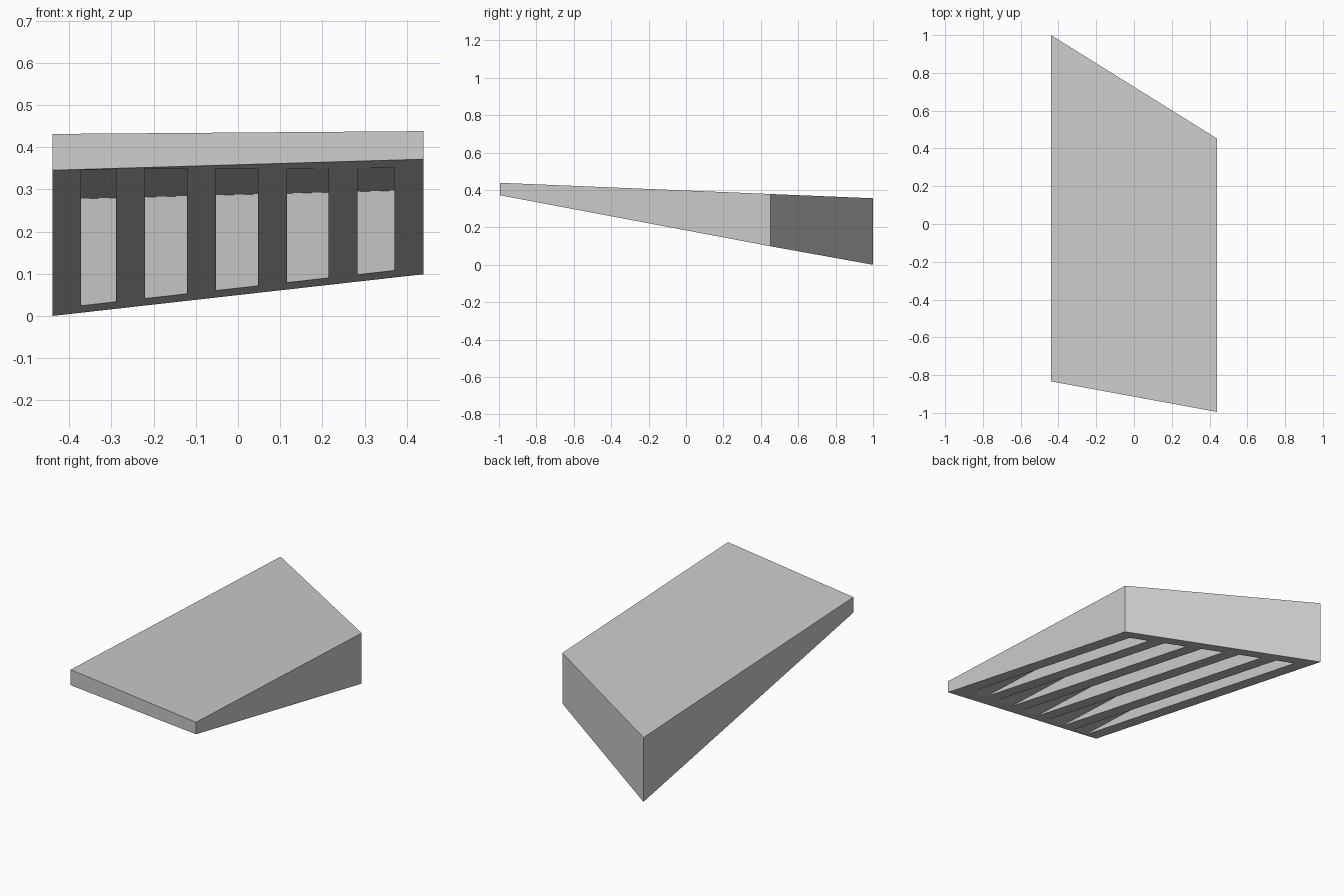
import bpy

cube = bpy.data.objects.get("Cube")
if cube:
    bpy.data.objects.remove(cube, do_unlink=True)

grey = bpy.data.materials.new("light_grey")
grey.use_nodes = True
colour = (0.6, 0.6, 0.6, 1)
grey.diffuse_color = colour
grey.node_tree.nodes["Principled BSDF"].inputs["Base Color"].default_value = colour

HALF = 0.44      # half width of the wedge
SKIN = 0.083     # thickness left above the pockets
RIM = 0.088      # wall left behind the pockets


# Outline edges and sloping planes of the wedge
def front_y(x):
    return -0.914 - 0.184 * x


def back_y(x):
    return 0.726 - 0.623 * x


def top_z(x, y):
    return 0.397 - 0.0414 * y


def under_z(x, y):
    return 0.1863 - 0.1885 * y - 0.005 * x


def prism(name, plan, low, high):
    """Six-sided solid over a four-cornered plan, between two planes."""
    verts = [(x, y, low(x, y)) for x, y in plan]
    verts += [(x, y, high(x, y)) for x, y in plan]
    faces = [(3, 2, 1, 0), (4, 5, 6, 7)]
    faces += [(i, (i + 1) % 4, (i + 1) % 4 + 4, i + 4) for i in range(4)]
    mesh = bpy.data.meshes.new(name)
    mesh.from_pydata(verts, [], faces)
    mesh.materials.append(grey)
    obj = bpy.data.objects.new(name, mesh)
    bpy.context.collection.objects.link(obj)
    return obj


# Solid wedge
wedge = prism("wedge_body",
              [(-HALF, front_y(-HALF)), (HALF, front_y(HALF)),
               (HALF, back_y(HALF)), (-HALF, back_y(-HALF))],
              under_z, top_z)

# Long pockets in the underside, fading out where they meet its slope
slots = [(-0.372, -0.289), (-0.22, -0.121), (-0.052, 0.047),
         (0.116, 0.214), (0.283, 0.371)]
for number, (a, b) in enumerate(slots, 1):
    plan = [(a, front_y(a) + 0.01), (b, front_y(b) + 0.01),
            (b, back_y(b) - RIM), (a, back_y(a) - RIM)]
    cutter = prism(f"pocket_cutter_{number}", plan,
                   lambda x, y: under_z(x, y) - 0.1,
                   lambda x, y: top_z(x, y) - SKIN)
    cut = wedge.modifiers.new(f"pocket_{number}", "BOOLEAN")
    cut.operation = "DIFFERENCE"
    cut.solver = "EXACT"
    cut.object = cutter
    cutter.hide_render = True
    cutter.hide_set(True)
